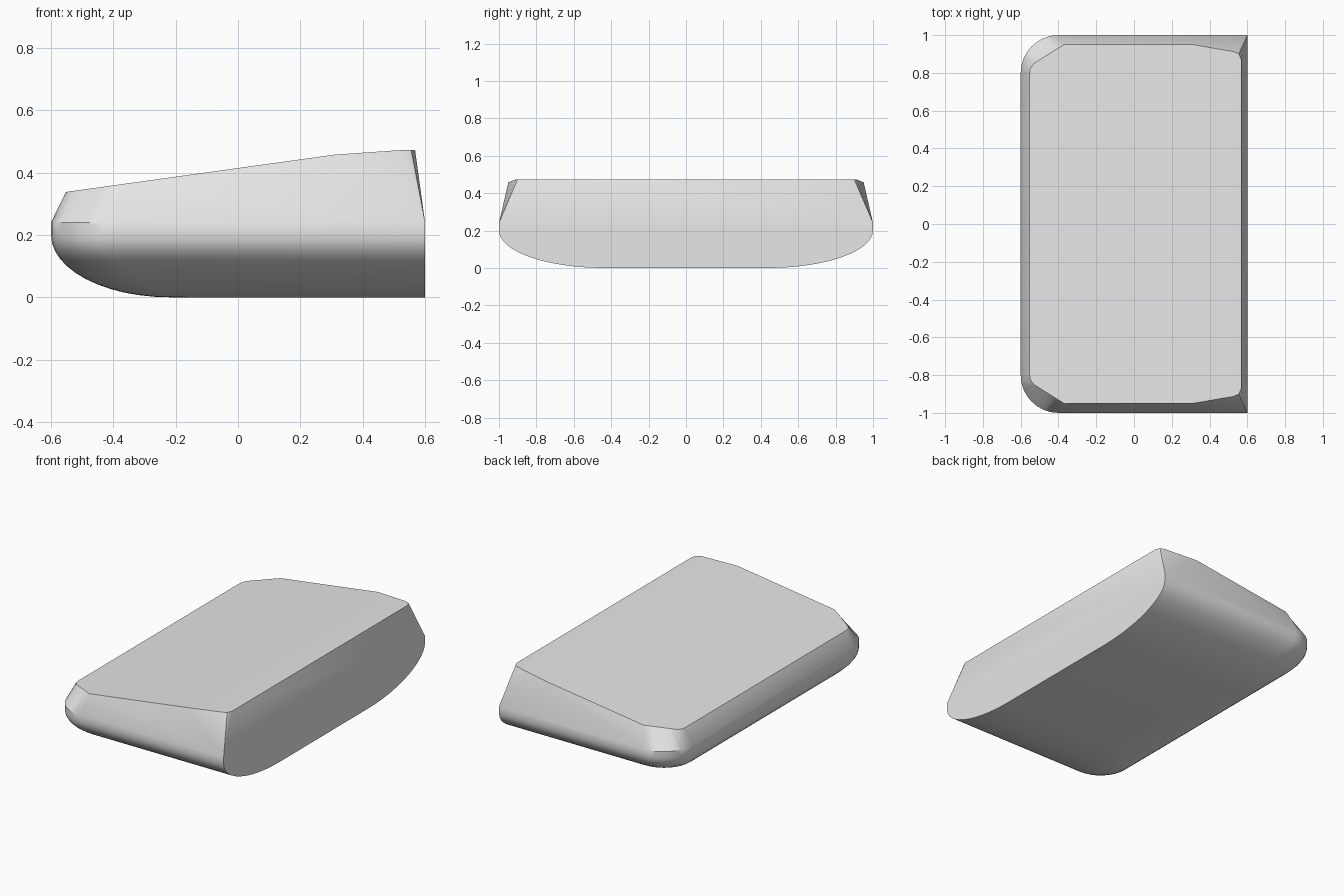
import bpy, bmesh
from math import sin, cos, radians

cube = bpy.data.objects.get("Cube")
if cube:
    bpy.data.objects.remove(cube, do_unlink=True)

# Colour
grey = bpy.data.materials.new("light grey")
grey.use_nodes = True
grey.diffuse_color = (0.8, 0.8, 0.8, 1)
grey.node_tree.nodes["Principled BSDF"].inputs["Base Color"].default_value = (0.8, 0.8, 0.8, 1)

CORNER_STEPS = 8
RIM_STEPS = 12
TOP_RIGHT = [(0.31, 0.95), (0.53, 0.912), (0.555, 0.9), (0.568, 0.87)]


def body_half(inset_x, inset_y, radius):
    """Back half of a level outline: rounded left corner, square right corner."""
    left, back = -0.6 + inset_x, 1 - inset_y
    pts = []
    for i in range(CORNER_STEPS + 1):
        a = radians(90 * i / CORNER_STEPS)
        pts.append((left + radius * (1 - cos(a)), back - radius * (1 - sin(a))))
    return pts + [(0.6, back)] * len(TOP_RIGHT)


def top_half():
    """Back half of the top outline: chamfered left corner, clipped right corner."""
    pts = [(-0.552, 0.8), (-0.548, 0.825)]
    n = CORNER_STEPS - 2
    for i in range(n + 1):
        f = i / n
        pts.append((-0.53 + 0.16 * f, 0.85 + 0.1 * f))
    return pts + TOP_RIGHT


def top_height(x):
    """Sloping top that levels off towards the right edge."""
    if x < 0.31:
        return 0.338 + 0.139 * (x + 0.55)
    return 0.4575 + 0.0155 * (1 - ((0.57 - x) / 0.26) ** 2)


bm = bmesh.new()


def add_ring(half, height):
    coords = [(x, y, height(x)) for x, y in half]
    coords += [(x, -y, height(x)) for x, y in reversed(half)]
    return [bm.verts.new(c) for c in coords]


# Rounded underside, upright band, tapered top
rings = []
for i in range(RIM_STEPS, -1, -1):
    a = radians(90 * i / RIM_STEPS)
    k = 1 - cos(a)
    z = 0.2 * (1 - sin(a))
    rings.append(add_ring(body_half(0.38 * k, 0.56 * k, 0.2 - 0.12 * k), lambda x, z=z: z))
rings.append(add_ring(body_half(0, 0, 0.2), lambda x: 0.24))
rings.append(add_ring(top_half(), top_height))

# Walls between neighbouring rings
count = len(rings[0])
for low, high in zip(rings, rings[1:]):
    for i in range(count):
        j = (i + 1) % count
        bm.faces.new((low[i], low[j], high[j], high[i]))

# Top and bottom as strips running front to back
for ring in (rings[0], rings[-1]):
    for i in range(count // 2 - 1):
        bm.faces.new((ring[i], ring[i + 1], ring[count - 2 - i], ring[count - 1 - i]))

bmesh.ops.remove_doubles(bm, verts=bm.verts, dist=0.0005)
bmesh.ops.recalc_face_normals(bm, faces=bm.faces)
mesh = bpy.data.meshes.new("wedge_body")
bm.to_mesh(mesh)
bm.free()
mesh.materials.append(grey)

body = bpy.data.objects.new("wedge_body", mesh)
bpy.context.collection.objects.link(body)
bpy.ops.object.select_all(action="DESELECT")
body.select_set(True)
bpy.context.view_layer.objects.active = body
bpy.ops.object.shade_smooth_by_angle(angle=radians(35))
